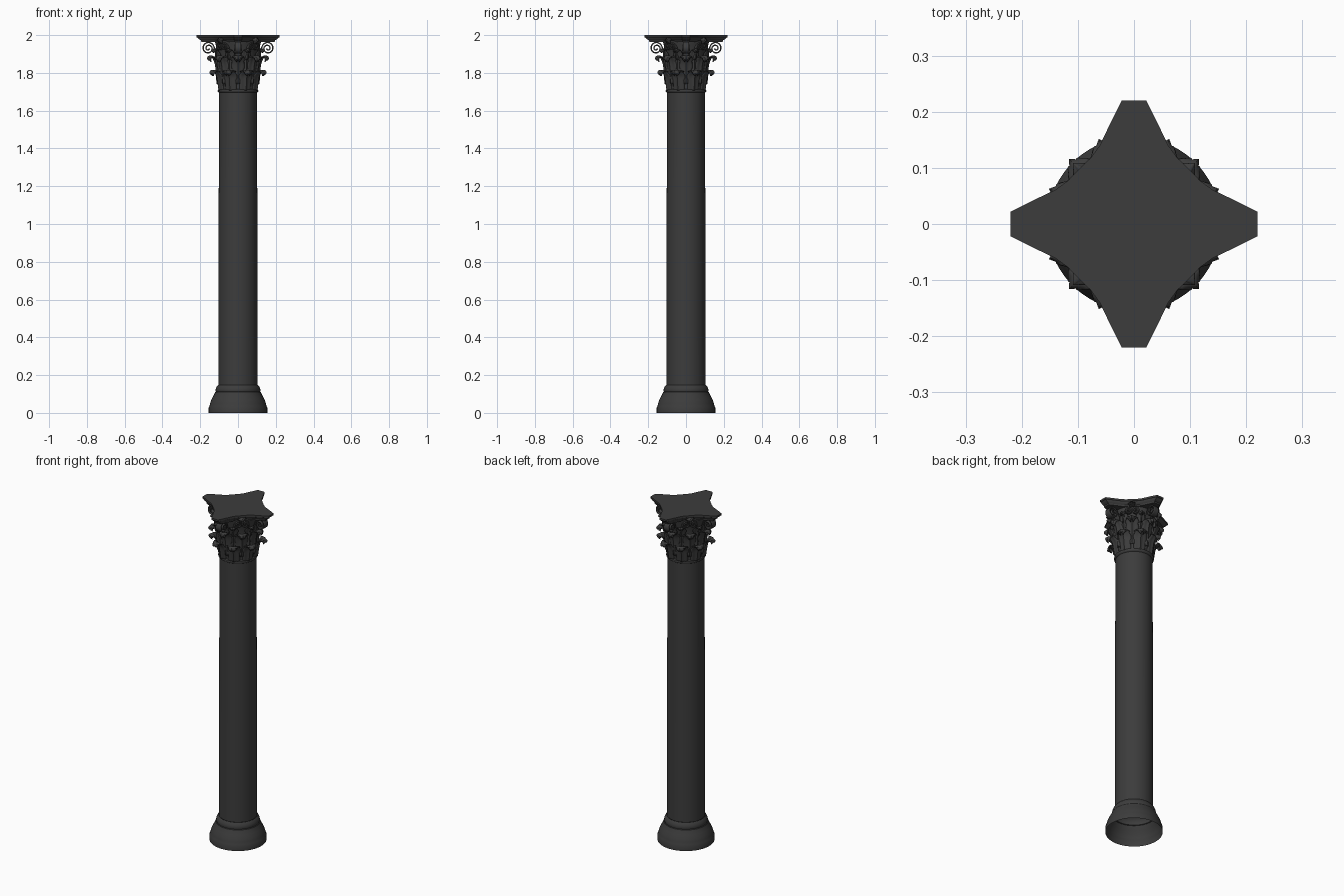
import bpy, math
from mathutils import Vector

if "Cube" in bpy.data.objects:
    bpy.data.objects.remove(bpy.data.objects["Cube"])

stone = bpy.data.materials.new("dark_stone")
stone.diffuse_color = (0.045, 0.045, 0.045, 1)
stone.use_nodes = True
stone.node_tree.nodes["Principled BSDF"].inputs["Base Color"].default_value = stone.diffuse_color


def make(name, verts, faces, angle=40, solid=0):
    me = bpy.data.meshes.new(name)
    me.from_pydata(verts, [], faces)
    me.materials.append(stone)
    ob = bpy.data.objects.new(name, me)
    bpy.context.collection.objects.link(ob)
    bpy.ops.object.select_all(action='DESELECT')
    ob.select_set(True)
    bpy.context.view_layer.objects.active = ob
    bpy.ops.object.shade_smooth_by_angle(angle=math.radians(angle))
    if solid:
        m = ob.modifiers.new("thickness", 'SOLIDIFY')
        m.thickness = solid
        m.offset = 0
    return ob


def bands(rows, n, closed):
    """Quads joining consecutive rows of n points."""
    return [(j * n + i, j * n + (i + 1) % n, (j + 1) * n + (i + 1) % n, (j + 1) * n + i)
            for j in range(rows - 1) for i in range(n if closed else n - 1)]


def lathe(name, profile, n=48):
    v = [(r * math.cos(2 * math.pi * i / n), r * math.sin(2 * math.pi * i / n), z)
         for r, z in profile for i in range(n)]
    return make(name, v, bands(len(profile), n, True))


def smooth_path(pts, per=4):
    """Catmull-Rom curve through 2D points."""
    p = [Vector(q) for q in pts]
    p = [2 * p[0] - p[1]] + p + [2 * p[-1] - p[-2]]
    out = []
    for k in range(1, len(p) - 2):
        a, b, c, d = p[k - 1:k + 3]
        for s in range(per):
            t = s / per
            out.append(0.5 * (2 * b + (c - a) * t + (2 * a - 5 * b + 4 * c - d) * t * t
                              + (3 * b - a - 3 * c + d) * t ** 3))
    return out + [p[-2]]


def leaf_tier(name, spine, width, offset, count=8, lobes=4):
    """Ring of acanthus leaves with scalloped edges, raised rib and curled tip."""
    path = smooth_path(spine, 5)
    n, verts, faces = 11, [], []
    for k in range(count):
        a0 = math.radians(offset) + 2 * math.pi * k / count
        base = len(verts)
        for j, (r, z) in enumerate(path):
            t = j / (len(path) - 1)
            taper = (0.8 + 0.35 * math.sin(math.pi * min(t * 1.3, 1))) * (1 - t ** 4 * 0.75)
            saw = 1 - 0.28 * ((t * lobes) % 1)
            for i in range(n):
                u = 2 * i / (n - 1) - 1
                w = width * taper * (1 + (saw - 1) * u * u)
                rr = r + 0.006 * (1 - abs(u)) ** 2 + 0.002 * math.cos(u * 3 * math.pi) \
                    - 0.16 * max(0, r - spine[0][0]) * u * u
                a = a0 + u * w / r
                verts.append((rr * math.cos(a), rr * math.sin(a), z - 0.010 * t * u * u))
        faces += [tuple(base + q for q in f) for f in bands(len(path), n, False)]
    return make(name, verts, faces, 50, 0.004)


def scroll(name, frames, path, half):
    """Ribbon along a 2D path, swept sideways, repeated in each (origin, out, side) frame."""
    verts, faces = [], []
    for org, out, side in frames:
        base = len(verts)
        for j, (x, z) in enumerate(path):
            h = half * (0.65 + 0.35 * j / len(path))
            for s in (-1, -0.6, 0, 0.6, 1):
                verts.append(org + out * x + side * s * h + Vector((0, 0, z)))
        faces += [tuple(base + q for q in f) for f in bands(len(path), 5, False)]
    return make(name, verts, faces, 50, 0.007)


def spiral(stem, centre, radius, turns, start=100):
    """Stem flowing into an inward, outward-turning spiral."""
    cx, cz = centre
    n = int(turns * 24)
    curl = [(cx + radius * (1 - 0.85 * i / n) * math.cos(math.radians(start - 360 * turns * i / n)),
             cz + radius * (1 - 0.85 * i / n) * math.sin(math.radians(start - 360 * turns * i / n)))
            for i in range(n + 1)]
    return [tuple(q) for q in smooth_path(stem + [curl[0]], 4)][:-1] + curl


# Moulded base, hollow underneath
lathe("base", [(0.155, 0), (0.155, 0.028), (0.151, 0.036), (0.148, 0.05), (0.143, 0.065),
               (0.133, 0.085), (0.124, 0.102), (0.121, 0.11), (0.117, 0.112), (0.119, 0.118),
               (0.117, 0.13), (0.111, 0.142), (0.105, 0.148)])
# Shaft
lathe("shaft", [(0.104, 0.148), (0.103, 0.9), (0.1, 1.7)])
# Neck ring and bell of the capital
lathe("neck_ring", [(0.1, 1.695), (0.106, 1.699), (0.108, 1.705), (0.106, 1.711), (0.099, 1.715)])
lathe("bell", [(0.099, 1.7), (0.1, 1.8), (0.103, 1.87), (0.109, 1.92), (0.12, 1.955),
               (0.122, 1.968), (0.0, 1.968)])

# Acanthus leaves
leaf_tier("lower_leaves", [(0.101, 1.708), (0.107, 1.75), (0.114, 1.785), (0.132, 1.812),
                           (0.147, 1.812), (0.154, 1.802), (0.15, 1.793)], 0.039, 22.5)
leaf_tier("upper_leaves", [(0.104, 1.74), (0.109, 1.82), (0.117, 1.86), (0.133, 1.888),
                           (0.147, 1.888), (0.154, 1.877), (0.149, 1.867)], 0.036, 0, lobes=5)
leaf_tier("stalk_leaves", [(0.104, 1.79), (0.109, 1.86), (0.12, 1.905), (0.133, 1.925),
                           (0.143, 1.924), (0.146, 1.915)], 0.026, 22.5, lobes=3)

# Corner volutes on the x and y axes
corner = []
for k in range(4):
    a = k * math.pi / 2
    corner.append((Vector(), Vector((math.cos(a), math.sin(a), 0)),
                   Vector((-math.sin(a), math.cos(a), 0))))
scroll("corner_volutes", corner,
       spiral([(0.105, 1.85), (0.113, 1.9), (0.132, 1.948)], (0.157, 1.93), 0.032, 1.75), 0.022)

# Small paired scrolls in the middle of each face
inner = []
for k in range(4):
    a = math.pi / 4 + k * math.pi / 2
    out = Vector((math.cos(a), math.sin(a), 0))
    side = Vector((-math.sin(a), math.cos(a), 0))
    inner += [(out * 0.115, side, out), (out * 0.115, -side, out)]
scroll("inner_scrolls", inner,
       spiral([(-0.05, 1.87), (-0.045, 1.91), (-0.035, 1.945)], (-0.02, 1.938), 0.019, 1.5), 0.011)

# Central flower on each face, a fan of petals around a boss
fv, ff = [], []
for org, side, out in inner[::2]:
    b = len(fv)
    mid = out * 0.13 + Vector((0, 0, 1.972))
    fv.append(mid + out * 0.022)
    for i in range(20):
        a = 2 * math.pi * i / 20
        r = 0.021 if i % 4 in (1, 2) else 0.015
        fv.append(mid + side * r * math.cos(a) + Vector((0, 0, r * math.sin(a))))
    ff += [(b, b + 1 + i, b + 1 + (i + 1) % 20) for i in range(20)]
make("face_flowers", fv, ff, 30, 0.004)

# Abacus: concave four-pointed slab with a moulded edge
quarter = [(0.22, 0.022), (0.18, 0.042), (0.14, 0.061), (0.118, 0.077), (0.098, 0.098),
           (0.077, 0.118), (0.061, 0.14), (0.042, 0.18), (0.022, 0.22)]
outline = []
for k in range(4):
    c, s = round(math.cos(k * math.pi / 2)), round(math.sin(k * math.pi / 2))
    outline += [(x * c - y * s, x * s + y * c) for x, y in quarter]
levels = [(0.88, 1.964), (0.89, 1.972), (0.92, 1.976), (0.955, 1.981), (0.975, 1.987),
          (1.0, 1.989), (1.0, 2.0)]
n = len(outline)
av = [(x * s, y * s, z) for s, z in levels for x, y in outline]
af = bands(len(levels), n, True)
av += [(0, 0, 2.0), (0, 0, 1.964)]
top = (len(levels) - 1) * n
af += [(top + i, top + (i + 1) % n, len(av) - 2) for i in range(n)]
af += [((i + 1) % n, i, len(av) - 1) for i in range(n)]
make("abacus", av, af, 30)
